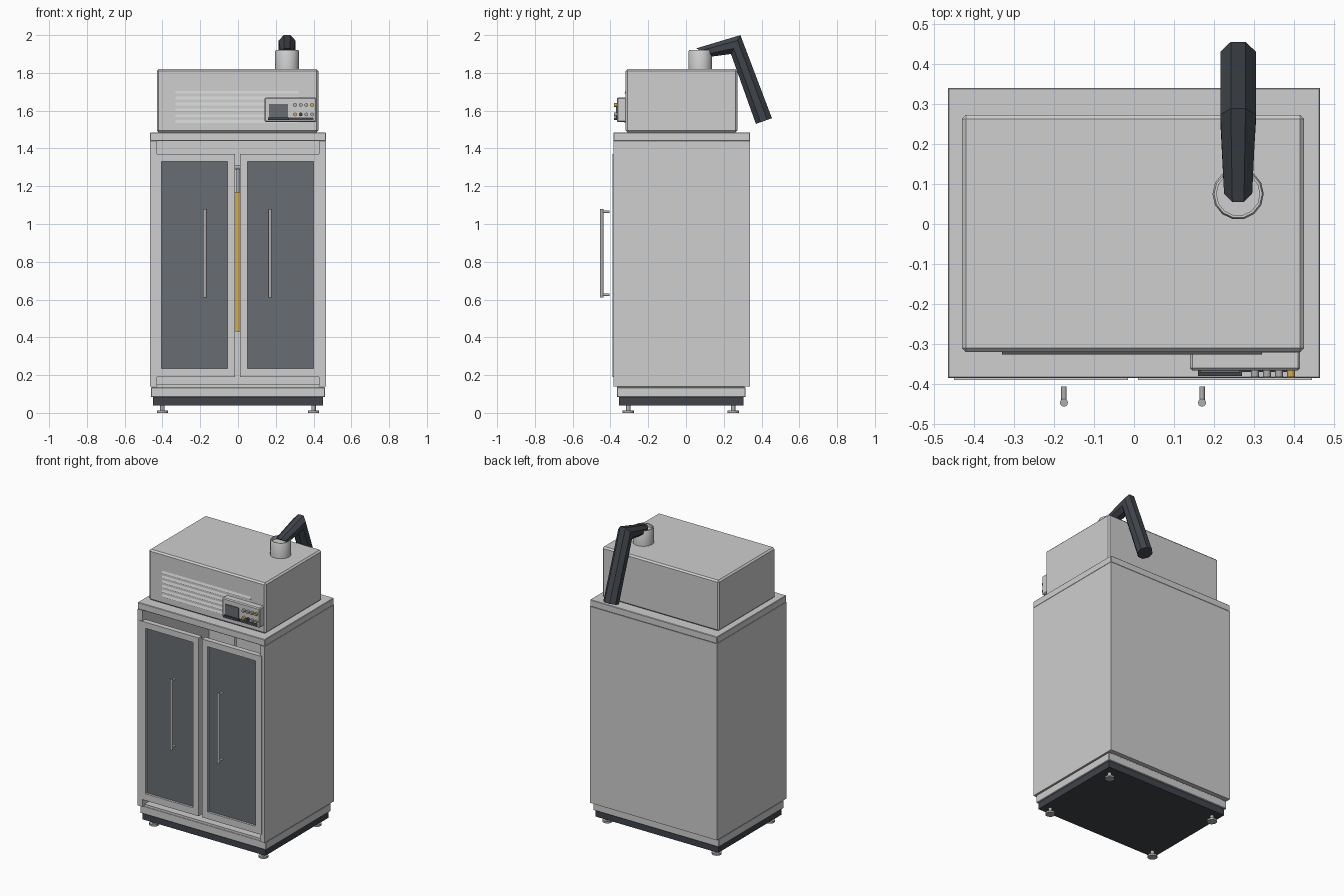
import bpy, bmesh, math
from mathutils import Vector

cube = bpy.data.objects.get("Cube")
if cube:
    bpy.data.objects.remove(cube, do_unlink=True)


def material(name, r, g, b):
    mat = bpy.data.materials.new(name)
    mat.use_nodes = True
    mat.diffuse_color = (r, g, b, 1)
    mat.node_tree.nodes["Principled BSDF"].inputs["Base Color"].default_value = (r, g, b, 1)
    return mat


BODY = material("light grey steel", .61, .62, .61)
GLASS = material("smoked glass", .14, .155, .17)
DARK = material("dark slate", .05, .058, .07)
METAL = material("brushed metal", .42, .43, .42)
YELLOW = material("yellow", .65, .42, .07)


def finish(name, bm, mat, smooth=False):
    bmesh.ops.recalc_face_normals(bm, faces=bm.faces)
    mesh = bpy.data.meshes.new(name)
    bm.to_mesh(mesh)
    bm.free()
    obj = bpy.data.objects.new(name, mesh)
    bpy.context.collection.objects.link(obj)
    mesh.materials.append(mat)
    if smooth:
        bpy.context.view_layer.objects.active = obj
        obj.select_set(True)
        bpy.ops.object.shade_smooth_by_angle(angle=math.radians(40))
        obj.select_set(False)
    return obj


def box(name, x, y, z, mat=BODY, bevel=0):
    """Box from its (low, high) range on each axis."""
    bm = bmesh.new()
    bmesh.ops.create_cube(bm, size=1)
    for v in bm.verts:
        v.co = [r[0] if c < 0 else r[1] for c, r in zip(v.co, (x, y, z))]
    if bevel:
        bmesh.ops.bevel(bm, geom=bm.edges[:], offset=bevel, segments=1, affect='EDGES')
    return finish(name, bm, mat)


def rod(name, start, end, radius, mat=METAL, sides=12, smooth=True):
    start, end = Vector(start), Vector(end)
    axis = end - start
    bm = bmesh.new()
    bmesh.ops.create_cone(bm, cap_ends=True, segments=sides, radius1=radius,
                          radius2=radius, depth=axis.length)
    turn = axis.to_track_quat('Z', 'Y')
    for v in bm.verts:
        v.co = turn @ v.co + (start + end) / 2
    return finish(name, bm, mat, smooth)


def loft(name, rings, mat, smooth=False):
    """Skin a list of equally long point rings and cap the ends."""
    bm = bmesh.new()
    loops = [[bm.verts.new(p) for p in ring] for ring in rings]
    n = len(loops[0])
    for a, b in zip(loops, loops[1:]):
        for i in range(n):
            j = (i + 1) % n
            bm.faces.new((a[i], a[j], b[j], b[i]))
    bm.faces.new(loops[0])
    bm.faces.new(loops[-1])
    return finish(name, bm, mat, smooth)


# Hollow cabinet shell
W, FRONT, BACK = .465, -.385, .34
for side, s in (("left", 1), ("right", -1)):
    box(side + "_side_panel", sorted((s * .43, s * W)), (FRONT, BACK), (.14, 1.44))
box("back_panel", (-.43, .43), (.31, BACK), (.14, 1.44))
box("cabinet_floor", (-.43, .43), (-.365, .31), (.135, .15))
box("cabinet_top", (-W, W), (FRONT, BACK), (1.44, 1.485), bevel=.003)

# Plinth, base and levelling feet
box("plinth", (-.46, .46), (-.365, .315), (.083, .136), bevel=.003)
box("base_tray", (-.45, .45), (-.355, .305), (.04, .083), DARK)
for x in (-.4, .4):
    for y in (-.305, .25):
        rod("foot_stem", (x, y, .008), (x, y, .042), .012)
        rod("foot_pad", (x, y, 0), (x, y, .012), .03)

# Framed glass doors with bar handles
DOOR = (-.39, -.355)
for side, x0, x1, g0, g1, hx in (("right", -.45, -.015, -.405, -.055, -.175),
                                 ("left", .01, .445, .05, .4, .17)):
    box(side + "_door_stile", (x0, g0), DOOR, (.19, 1.37))
    box(side + "_door_stile", (g1, x1), DOOR, (.19, 1.37))
    box(side + "_door_bottom_rail", (g0, g1), DOOR, (.19, .235))
    box(side + "_door_top_rail", (g0, g1), DOOR, (1.33, 1.37))
    box(side + "_door_glass", (g0, g1), (-.375, -.365), (.235, 1.33), GLASS)
    rod(side + "_handle_bar", (hx, -.446, .61), (hx, -.446, 1.08), .01)
    for z in (.625, 1.065):
        rod(side + "_handle_post", (hx, -.446, z), (hx, -.406, z), .007)

# Hanging rail and yellow bar inside
rod("hanging_rail", (-.43, -.03, 1.3), (.43, -.03, 1.3), .012)
rod("hanger_stem", (0, -.03, 1.17), (0, -.03, 1.3), .008)
rod("hanging_bar", (0, -.03, .43), (0, -.03, 1.17), .022, YELLOW)

# Machine housing with louvres
box("machine_housing", (-.43, .425), (-.32, .272), (1.485, 1.82), bevel=.01)
for i in range(6):
    z = 1.535 + i * .031
    profile = ((-.318, z), (-.326, z), (-.318, z + .02))
    loft("louvre", [[(x, y, h) for y, h in profile] for x in (-.33, .32)], BODY)

# Control panel with screen, ledge and buttons
box("control_panel", (.14, .415), (-.366, -.315), (1.54, 1.67), bevel=.006)
box("control_screen", (.165, .265), (-.371, -.364), (1.565, 1.635), GLASS)
box("screen_ledge", (.16, .27), (-.38, -.364), (1.55, 1.565), DARK)
box("button_strip", (.27, .4), (-.369, -.364), (1.55, 1.565), DARK)
for row, z, colours in (("upper", 1.63, (METAL, METAL, METAL, YELLOW)),
                        ("lower", 1.58, (YELLOW, DARK, METAL, METAL))):
    for i, mat in enumerate(colours):
        x = .302 + i * .03
        rod(row + "_button", (x, -.36, z), (x, -.382, z), .01, mat, 10)

# Exhaust collar: a short tube with a shallow bore
CX, CY = .26, .075


def circle(radius, z, n=14):
    return [(CX + radius * math.cos(math.tau * i / n),
             CY + radius * math.sin(math.tau * i / n), z) for i in range(n)]


loft("exhaust_collar", [circle(.064, 1.815), circle(.064, 1.913), circle(.06, 1.92),
                        circle(.054, 1.92), circle(.054, 1.9)], BODY, True)

# Bent octagonal exhaust pipe, mitred at the elbow
rings = []
for half_width, top, bottom in ((.038, (.055, 1.93), (.125, 1.885)),
                                (.048, (.288, 2.0), (.238, 1.9)),
                                (.048, (.455, 1.56), (.37, 1.53))):
    top, bottom = Vector(top), Vector(bottom)
    middle, reach = (top + bottom) / 2, (top - bottom) / 2 / math.cos(math.pi / 8)
    ring = []
    for i in range(8):
        angle = math.tau * (i + .5) / 8
        p = middle + reach * math.sin(angle)
        ring.append((CX + half_width * math.cos(angle), p.x, p.y))
    rings.append(ring)
loft("exhaust_pipe", rings, DARK)
